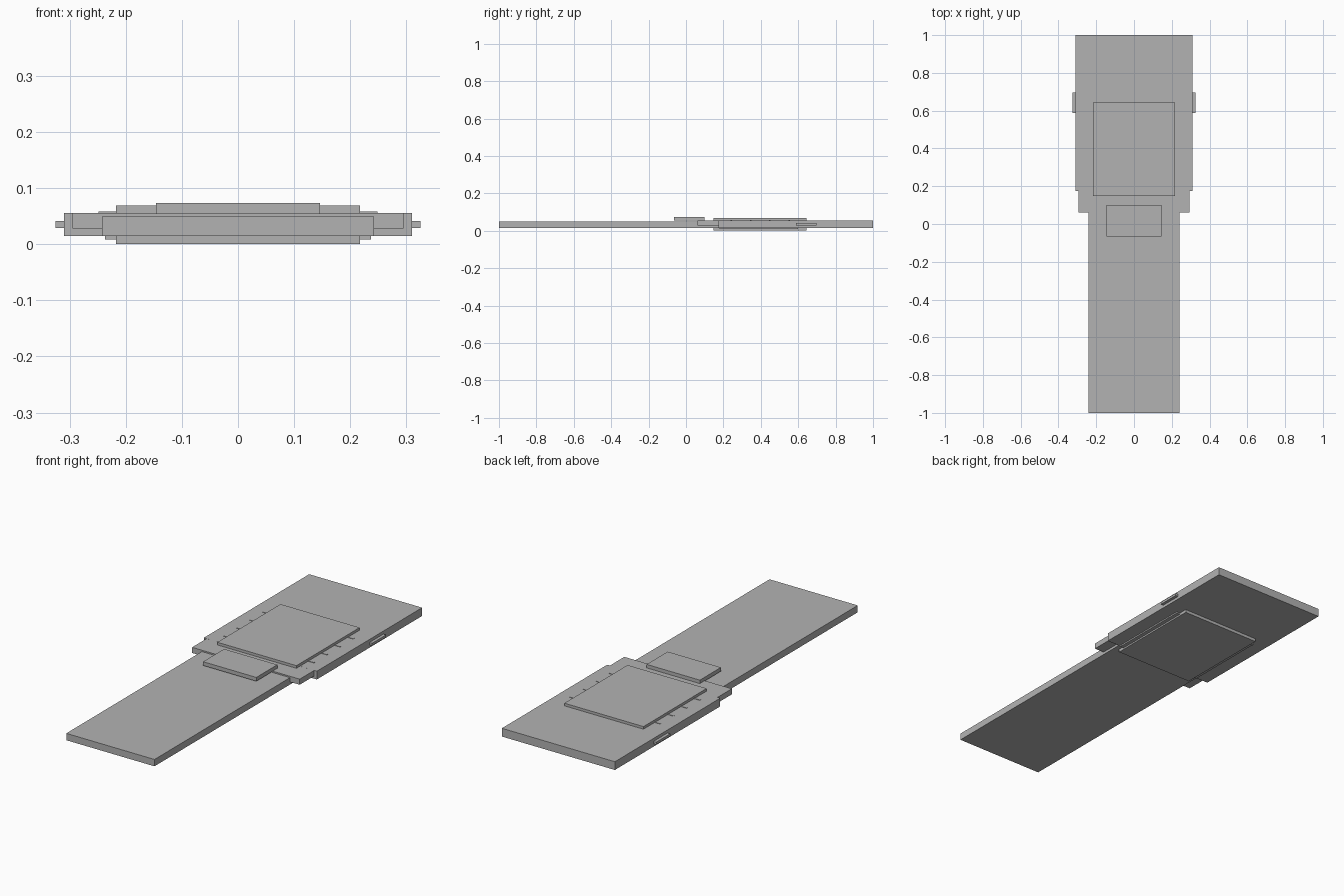
import bpy
import bmesh
from mathutils import Matrix, Vector

cube = bpy.data.objects.get("Cube")
if cube:
    bpy.data.objects.remove(cube, do_unlink=True)

GREY = (0.45, 0.45, 0.45, 1.0)
grey = bpy.data.materials.new("plain grey")
grey.use_nodes = True
grey.diffuse_color = GREY
grey.node_tree.nodes["Principled BSDF"].inputs["Base Color"].default_value = GREY


def box(name, x, y, z):
    """Flat-sided block spanning the given (low, high) ranges."""
    bm = bmesh.new()
    size = Vector((x[1] - x[0], y[1] - y[0], z[1] - z[0]))
    centre = Vector((sum(x), sum(y), sum(z))) / 2
    bmesh.ops.create_cube(bm, size=1, matrix=Matrix.Translation(centre) @ Matrix.Diagonal(size.to_4d()))
    mesh = bpy.data.meshes.new(name)
    bm.to_mesh(mesh)
    bm.free()
    mesh.materials.append(grey)
    obj = bpy.data.objects.new(name, mesh)
    bpy.context.collection.objects.link(obj)
    return obj


def wide_box(name, half_width, y, z):
    return box(name, (-half_width, half_width), y, z)


# Long slabs and the stepped collar where they meet
wide_box("narrow_slab", 0.242, (-1.0, 0.175), (0.015, 0.049))
wide_box("wide_slab", 0.31, (0.175, 1.0), (0.015, 0.056))
wide_box("collar", 0.295, (0.062, 0.18), (0.028, 0.0558))

# Raised panels above and below, with a backing plate underneath
wide_box("top_panel", 0.217, (0.148, 0.643), (0.05, 0.069))
wide_box("bottom_panel", 0.217, (0.148, 0.643), (0.0, 0.02))
wide_box("backing_plate", 0.237, (0.18, 0.6), (0.008, 0.02))

# Small raised block over the joint
wide_box("front_block", 0.146, (-0.065, 0.1), (0.054, 0.073))

# Thin ribs showing either side of the top panel
for i in range(4):
    y = 0.243 + i * 0.103
    wide_box(f"rib_{i + 1}", 0.249, (y - 0.004, y + 0.004), (0.05, 0.058))

# Side buttons
for side, s in (("left", 1), ("right", -1)):
    box(f"{side}_button", sorted((s * 0.29, s * 0.325)), (0.587, 0.697), (0.029, 0.041))
